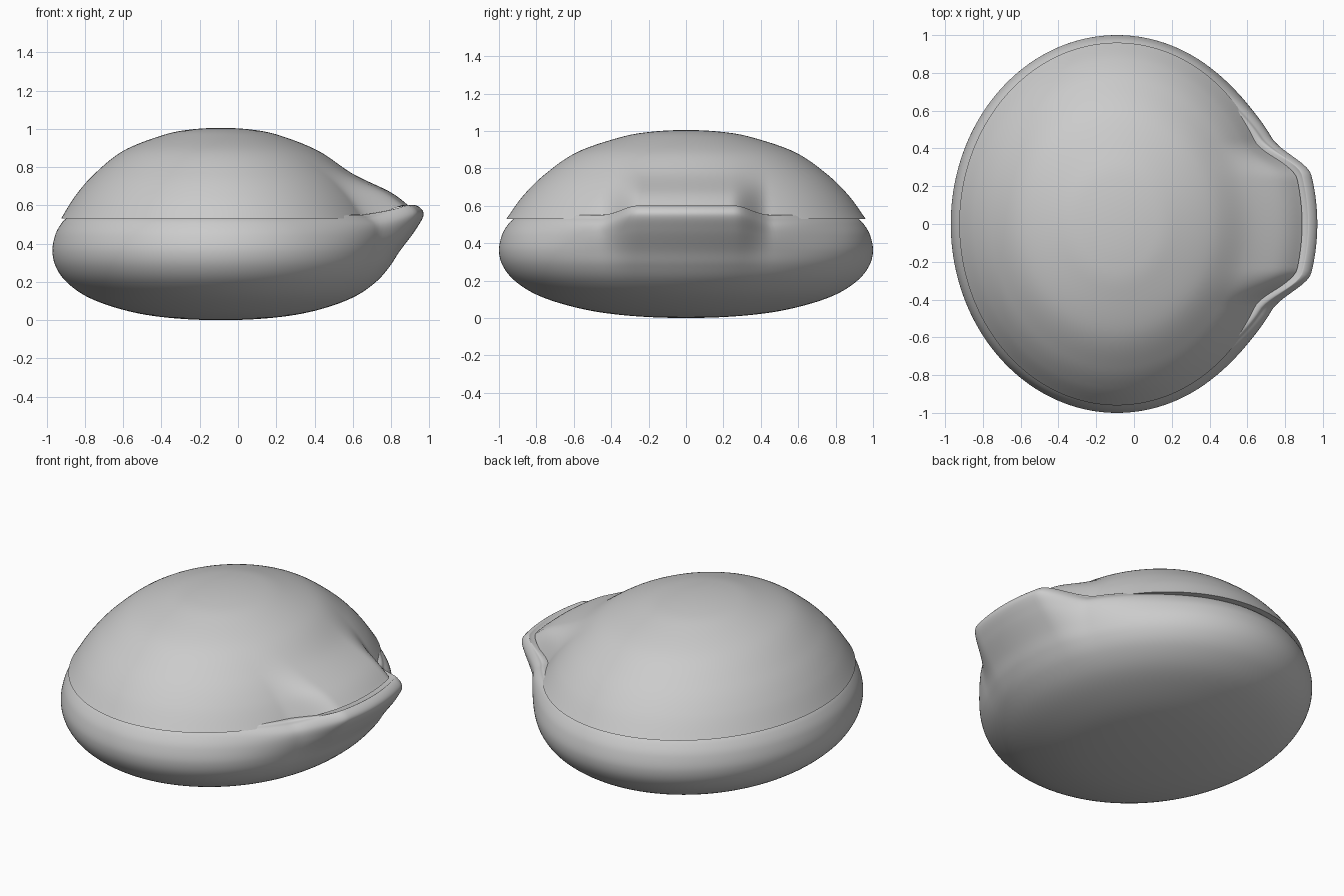
import bpy, bmesh, math

if "Cube" in bpy.data.objects:
    bpy.data.objects.remove(bpy.data.objects["Cube"])

CX = -0.09      # centre of the oval plan
SIDES = 256


def fade(y, a, b):
    """1 inside |y| < a, easing to 0 at |y| > b"""
    t = min(max((abs(y) - a) / (b - a), 0), 1)
    return 1 - t * t * (3 - 2 * t)


def spline(pts, steps=8):
    """Smooth curve through profile points, starting flat on the axis"""
    first = (-pts[1][0],) + pts[1][1:]
    p = [first] + pts + [pts[-1]]
    out = []
    for i in range(1, len(p) - 2):
        for s in range(steps):
            t = s / steps
            out.append(tuple(0.5 * (2 * b + (c - a) * t + (2 * a - 5 * b + 4 * c - d) * t * t
                                    + (3 * b - a - 3 * c + d) * t ** 3)
                             for a, b, c, d in zip(p[i - 1], p[i], p[i + 1], p[i + 2])))
    return out + [pts[-1]]


def oval_shell(name, rows, ax, ay, push, lift):
    """Oval revolve; each row is (radius, z, lip push in x, lip lift in z)"""
    bm = bmesh.new()
    rings = []
    for r, z, dx, dz in rows:
        ring = []
        for k in range(SIDES):
            t = 2 * math.pi * k / SIDES
            x, y = ax * r * math.cos(t), ay * r * math.sin(t)
            front = x > 0
            ring.append(bm.verts.new((CX + x + (dx * push(y) if front else 0), y,
                                      z + (dz * lift(y) if front else 0))))
        rings.append(ring)
    for a, b in zip(rings, rings[1:]):
        for k in range(SIDES):
            n = (k + 1) % SIDES
            bm.faces.new((a[k], a[n], b[n], b[k]))
    bmesh.ops.remove_doubles(bm, verts=bm.verts, dist=1e-5)
    bmesh.ops.recalc_face_normals(bm, faces=bm.faces)
    me = bpy.data.meshes.new(name)
    bm.to_mesh(me)
    bm.free()
    ob = bpy.data.objects.new(name, me)
    bpy.context.collection.objects.link(ob)
    bpy.ops.object.select_all(action='DESELECT')
    ob.select_set(True)
    bpy.context.view_layer.objects.active = ob
    bpy.ops.object.shade_smooth_by_angle(angle=math.radians(40))
    if sum(f.normal.z * f.center.z * f.area for f in me.polygons) < 0:
        me.flip_normals()
    return ob


# Lower bowl with the projecting lip
bowl = spline([(0, 0, 0, 0), (0.25, 0.008, 0, 0), (0.47, 0.032, 0, 0), (0.66, 0.075, 0, 0),
               (0.81, 0.13, 0, 0), (0.92, 0.203, 0.005, 0), (0.98, 0.28, 0.02, 0),
               (1.0, 0.36, 0.055, 0), (0.985, 0.44, 0.15, 0.03), (0.955, 0.495, 0.22, 0.06),
               (0.92, 0.53, 0.21, 0.07), (0.87, 0.55, 0.205, 0.03), (0.7, 0.5, 0.1, 0)])
oval_shell("lower_bowl", bowl, 0.88, 1.0,
           lambda y: 0.65 * fade(y, 0.26, 0.46) + 0.35 * fade(y, 0.4, 0.85),
           lambda y: fade(y, 0.26, 0.46))

# Upper dome with its matching beak and a flat underside rim
dome = spline([(0, 1.005, 0, 0), (0.2, 0.995, 0, 0), (0.37, 0.965, 0, 0), (0.61, 0.885, 0, 0),
               (0.79, 0.765, 0.03, 0), (0.91, 0.65, 0.125, 0.02), (1, 0.53, 0.145, 0.07)])
dome.append((0.85, 0.53, 0.1, 0.04))
oval_shell("upper_dome", dome, 0.835, 0.96,
           lambda y: fade(y, 0.24, 0.44), lambda y: fade(y, 0.24, 0.44))
